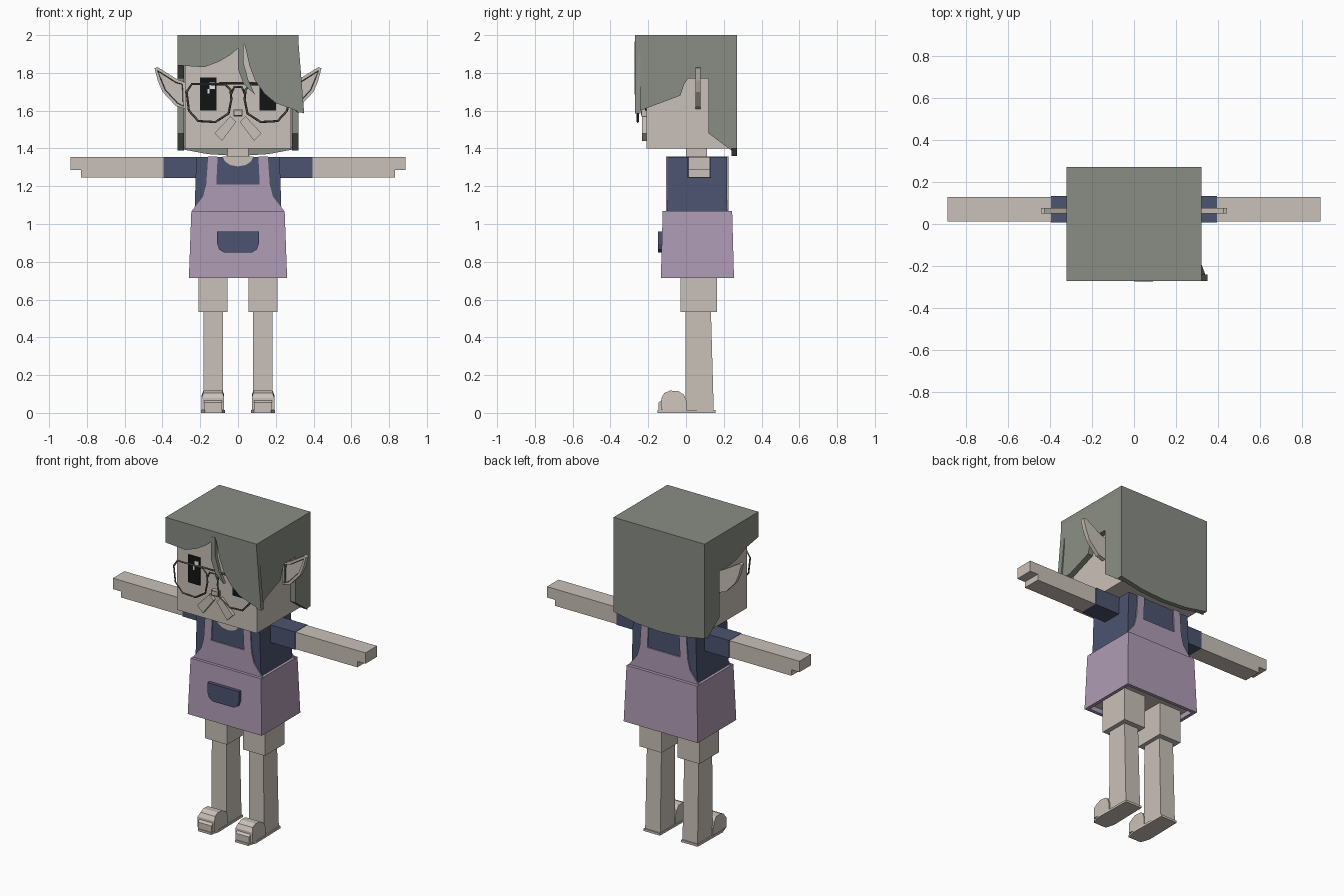
import bpy, bmesh

cube = bpy.data.objects.get("Cube")
if cube:
    bpy.data.objects.remove(cube, do_unlink=True)


def material(name, rgb):
    m = bpy.data.materials.new(name)
    m.use_nodes = True
    m.diffuse_color = (*rgb, 1)
    m.node_tree.nodes["Principled BSDF"].inputs["Base Color"].default_value = (*rgb, 1)
    return m


SKIN = material("warm_skin", (.59, .53, .48))
HAIR = material("grey_hair", (.25, .27, .23))
PINK = material("lavender_cloth", (.43, .33, .46))
NAVY = material("navy_cloth", (.072, .087, .162))
BLACK = material("eye_black", (.006, .007, .007))
WHITE = material("eye_white", (.9, .9, .9))
WIRE = material("dark_wire", (.09, .095, .085))
SIDES = (("left", 1), ("right", -1))


def finish(name, bm, *mats):
    bmesh.ops.recalc_face_normals(bm, faces=bm.faces)
    me = bpy.data.meshes.new(name)
    bm.to_mesh(me)
    bm.free()
    for m in mats:
        me.materials.append(m)
    ob = bpy.data.objects.new(name, me)
    bpy.context.collection.objects.link(ob)
    return ob


def prism(name, pts, axis, a, b, mat):
    """Extrude a 2D outline from a to b along x, y or z."""
    place = {"x": lambda p, d: (d, p[0], p[1]),
             "y": lambda p, d: (p[0], d, p[1]),
             "z": lambda p, d: (p[0], p[1], d)}[axis]
    bm = bmesh.new()
    ends = [[bm.verts.new(place(p, d)) for p in pts] for d in (a, b)]
    for ring in ends:
        bm.faces.new(ring)
    n = len(pts)
    for i in range(n):
        j = (i + 1) % n
        bm.faces.new((ends[0][i], ends[0][j], ends[1][j], ends[1][i]))
    return finish(name, bm, mat)


def rect(x0, x1, y0, y1):
    return [(x0, y0), (x1, y0), (x1, y1), (x0, y1)]


def box(name, x, y, z, mat):
    return prism(name, rect(*x, *y), "z", *z, mat)


def flip(pts, s):
    return [(s * p[0], p[1]) for p in pts]


def mirrored(half):
    """Close a half outline that starts and ends on the centre line."""
    return half + [(-x, z) for x, z in reversed(half) if x > 0]


def scale_end(ob, z, sx, sy, cx, cy):
    """Taper the vertices at height z about (cx, cy)."""
    for v in ob.data.vertices:
        if abs(v.co.z - z) < .001:
            v.co.x = cx + (v.co.x - cx) * sx
            v.co.y = cy + (v.co.y - cy) * sy


def wire(name, pts, y, cyclic):
    cu = bpy.data.curves.new(name, "CURVE")
    cu.dimensions = "3D"
    cu.bevel_depth = .006
    cu.bevel_resolution = 0
    sp = cu.splines.new("POLY")
    sp.points.add(len(pts) - 1)
    for p, (x, z) in zip(sp.points, pts):
        p.co = (x, y, z, 1)
    sp.use_cyclic_u = cyclic
    cu.materials.append(WIRE)
    bpy.context.collection.objects.link(bpy.data.objects.new(name, cu))


# Head and neck
box("head", (-.28, .28), (-.21, .245), (1.4, 1.97), SKIN)
box("neck", (-.055, .055), (0, .11), (1.3, 1.41), SKIN)

# Hair shell: top, back, sides and swept fringe
box("hair_top", (-.32, .32), (-.27, .27), (1.965, 2), HAIR)
back = [(0, 1.965), (.32, 1.965), (.32, 1.4), (.16, 1.37), (0, 1.36)]
prism("hair_back", mirrored(back), "y", .24, .27, HAIR)
rear = [(.01, 1.77), (.12, 1.77), (.12, 1.48), (.24, 1.39), (.24, 1.965), (-.27, 1.965)]
left_side = prism("hair_left_side", [(-.27, 1.59), (-.19, 1.62), (-.03, 1.68), (-.01, 1.74)] + rear,
                  "x", .285, .32, HAIR)
for v in left_side.data.vertices:
    if v.co.y < -.26 and v.co.z < 1.7:
        v.co.x += .03
prism("hair_right_side", [(-.27, 1.84), (-.15, 1.82), (-.05, 1.78)] + rear, "x", -.32, -.285, HAIR)
prism("right_fringe", [(-.32, 1.965), (-.32, 1.84), (-.18, 1.83), (-.1, 1.86), (-.04, 1.895),
                       (0, 1.93), (.05, 1.965)], "y", -.27, -.24, HAIR)
prism("left_fringe", [(.03, 1.965), (.04, 1.93), (.06, 1.84), (.09, 1.76), (.14, 1.69), (.2, 1.64),
                      (.35, 1.585), (.32, 1.9), (.32, 1.965)], "y", -.27, -.24, HAIR)
prism("fringe_strand", [(0, 1.965), (0, 1.82), (.03, 1.74), (.09, 1.685), (.055, 1.76),
                        (.03, 1.85), (.03, 1.965)], "y", -.272, -.25, HAIR)

# Face
box("nose", (-.024, .024), (-.235, -.2), (1.57, 1.605), SKIN)
wire("nose_outline", rect(-.02, .02, 1.575, 1.6), -.232, True)
lens = [(.07, 1.74), (.04, 1.71), (.035, 1.66), (.05, 1.585), (.12, 1.54), (.21, 1.545),
        (.26, 1.6), (.272, 1.7), (.245, 1.74)]
for side, s in SIDES:
    prism(side + "_eye", flip(rect(.115, .2, 1.6, 1.775), s), "y", -.217, -.209, BLACK)
    for k, spot in enumerate((rect(.122, .15, 1.715, 1.75), rect(.15, .162, 1.69, 1.715))):
        prism(f"{side}_eye_glint_{k}", flip(spot, s), "y", -.22, -.212, WHITE)
    prism(side + "_moustache", flip([(.125, 1.48), (.085, 1.44), (.01, 1.54), (.04, 1.57)], s),
          "y", -.232, -.205, SKIN)
    wire(side + "_lens_frame", flip(lens, s), -.256, True)
wire("glasses_bridge", [(-.036, 1.69), (-.02, 1.725), (.02, 1.725), (.036, 1.69)], -.256, False)
wire("glasses_bar", [(-.1, 1.745), (.1, 1.745)], -.256, False)

# Pointed ears with a sunken inner face
ear = [(.28, 1.61), (.33, 1.625), (.4, 1.7), (.425, 1.76), (.442, 1.825), (.425, 1.83), (.32, 1.765), (.28, 1.75)]
for side, s in SIDES:
    ob = prism(side + "_ear", flip(ear, s), "y", .05, .077, SKIN)
    bm = bmesh.new()
    bm.from_mesh(ob.data)
    front = min(bm.faces, key=lambda f: f.calc_center_median().y)
    bmesh.ops.inset_region(bm, faces=[front], thickness=.016)
    rim = bmesh.ops.inset_region(bm, faces=[front], thickness=.004, depth=-.012)
    for f in rim["faces"]:
        f.material_index = 1
    ob.data.materials.append(WIRE)
    bm.to_mesh(ob.data)
    bm.free()

# Shirt, pinafore bib and skirt
shirt = box("shirt", (-.23, .23), (-.098, .217), (1.06, 1.355), NAVY)
scale_end(shirt, 1.355, .96, 1, 0, .06)
bib = [(0, 1.065), (.248, 1.065), (.22, 1.1), (.185, 1.145), (.168, 1.21), (.158, 1.357),
       (.108, 1.357), (.115, 1.21), (0, 1.21)]
prism("bib_front", mirrored(bib), "y", -.105, -.097, PINK)
prism("bib_back", mirrored(bib), "y", .216, .224, PINK)
for side, s in SIDES:
    prism(side + "_shoulder_strap", flip(rect(.108, .158, -.105, .224), s), "z", 1.352, 1.358, PINK)
scoop = [(0, 1.305), (.04, 1.312), (.068, 1.33), (.082, 1.357), (0, 1.357)]
prism("neckline", mirrored(scoop), "y", -.103, -.096, SKIN)
prism("neckline_top", rect(-.08, .08, -.103, .12), "z", 1.35, 1.357, SKIN)

skirt = box("skirt", (-.26, .26), (-.133, .254), (.715, 1.07), PINK)
scale_end(skirt, 1.07, .95, .95, 0, .06)
bm = bmesh.new()
bm.from_mesh(skirt.data)
under = min(bm.faces, key=lambda f: f.calc_center_median().z)
bmesh.ops.inset_region(bm, faces=[under], thickness=.03)
bmesh.ops.inset_region(bm, faces=[under], thickness=.001, depth=-.03)
under.material_index = 1
skirt.data.materials.append(SKIN)
bm.to_mesh(skirt.data)
bm.free()
pocket = [(0, .85), (.075, .85), (.1, .865), (.11, .895), (.11, .96), (0, .96)]
prism("pocket", mirrored(pocket), "y", -.148, -.115, NAVY)

# Arms and legs
hand = [(.39, 1.247), (.83, 1.247), (.83, 1.285), (.887, 1.285), (.887, 1.354), (.39, 1.354)]
shoe = [(-.145, .01), (-.145, .055), (-.125, .07), (-.01, .07), (-.01, .01)]
strap = [(-.13, .015), (-.13, .08), (-.115, .105), (-.085, .118), (-.04, .115),
         (-.01, .095), (.003, .06), (.003, .015)]
sole = [(.075, .155), (.07, -.09), (.085, -.15), (.175, -.15), (.195, -.09), (.19, .155)]
for side, s in SIDES:
    prism(side + "_sleeve", flip(rect(.2, .395, .008, .132), s), "z", 1.244, 1.356, NAVY)
    prism(side + "_arm", flip(hand, s), "y", .012, .128, SKIN)
    prism(side + "_thigh", flip(rect(.055, .21, -.03, .165), s), "z", .535, .75, SKIN)
    shin = prism(side + "_shin", flip(rect(.08, .182, -.003, .132), s), "z", .01, .54, SKIN)
    scale_end(shin, .01, 1.04, 1.11, s * .131, -.003)
    prism(side + "_sole", flip(sole, s), "z", 0, .014, SKIN)
    prism(side + "_toe", shoe, "x", s * .085, s * .18, SKIN)
    foot = prism(side + "_shoe_strap", strap, "x", s * .073, s * .192, SKIN)
    # round the upper edges of the strap inwards
    for v in foot.data.vertices:
        if v.co.z > .1:
            v.co.x += (s * .132 - v.co.x) * .15
